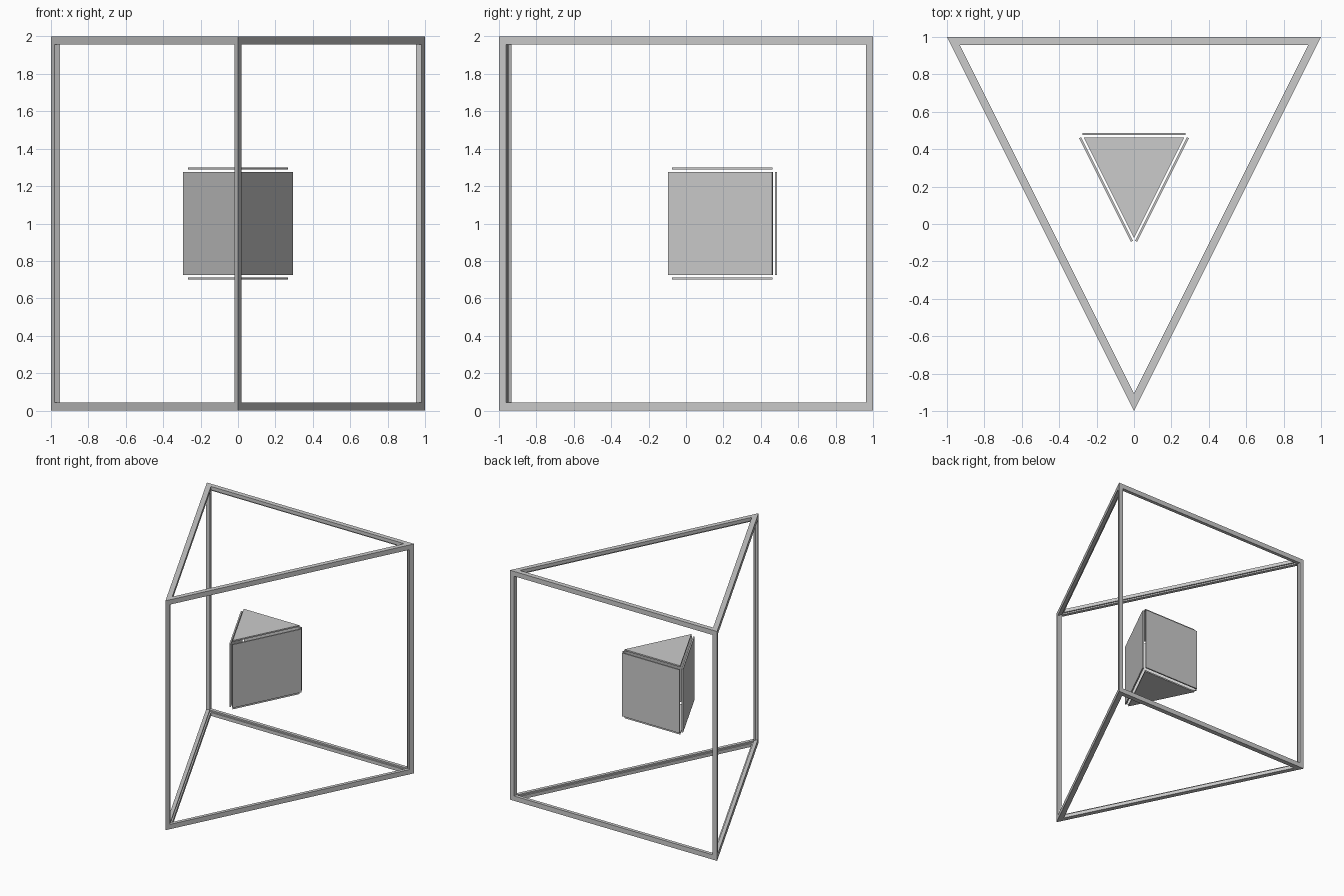
import bpy
import bmesh
from mathutils import Vector

if "Cube" in bpy.data.objects:
    bpy.data.objects.remove(bpy.data.objects["Cube"])

RIM = 0.042       # width of the border on every face
WALL = 0.03       # depth of the frame wall
CORE_SCALE = 0.288
CORE_CENTRE = Vector((0, 0.187, 1))
PLATE = 0.012


def inset(points, d):
    """Move every edge of a flat convex polygon inward by d."""
    result = []
    for i, p in enumerate(points):
        a = (points[i - 1] - p).normalized()
        b = (points[(i + 1) % len(points)] - p).normalized()
        result.append(p + (a + b) * (d / a.cross(b).length))
    return result


def prism(d):
    """Corners of the triangular prism, shrunk by d on all sides."""
    tri = inset([Vector((-1, 1, 0)), Vector((0, -1, 0)), Vector((1, 1, 0))], d)
    return [p + Vector((0, 0, z)) for z in (d, 2 - d) for p in tri]


def finish(bm, name):
    bmesh.ops.remove_doubles(bm, verts=bm.verts[:], dist=1e-5)
    bmesh.ops.recalc_face_normals(bm, faces=bm.faces[:])
    mesh = bpy.data.meshes.new(name)
    bm.to_mesh(mesh)
    bm.free()
    obj = bpy.data.objects.new(name, mesh)
    bpy.context.collection.objects.link(obj)


def add_face(bm, points):
    return bm.faces.new([bm.verts.new(p) for p in points])


FACES = {
    "bottom": (2, 1, 0),
    "top": (3, 4, 5),
    "left": (0, 1, 4, 3),
    "right": (1, 2, 5, 4),
    "back": (2, 0, 3, 5),
}
outer, inner = prism(0), prism(WALL)
frame = bmesh.new()

for side, ids in FACES.items():
    o = [outer[i] for i in ids]
    n = [inner[i] for i in ids]
    normal = (o[1] - o[0]).cross(o[2] - o[1]).normalized()
    hole = inset(o, RIM)
    hole_in = [p - normal * WALL for p in hole]

    # Open frame: outer rim, hole wall and inner rim
    for i in range(len(ids)):
        j = (i + 1) % len(ids)
        for a, b in ((o, hole), (hole, hole_in), (hole_in, n)):
            add_face(frame, (a[i], a[j], b[j], b[i]))

    # Small floating plate matching the opening
    bm = bmesh.new()
    base = [CORE_CENTRE + (p - Vector((0, 0, 1))) * CORE_SCALE for p in hole]
    cap = [p + normal * PLATE for p in base]
    add_face(bm, base)
    add_face(bm, cap)
    for i in range(len(ids)):
        j = (i + 1) % len(ids)
        add_face(bm, (base[i], base[j], cap[j], cap[i]))
    finish(bm, side + "_plate")

finish(frame, "prism_frame")
